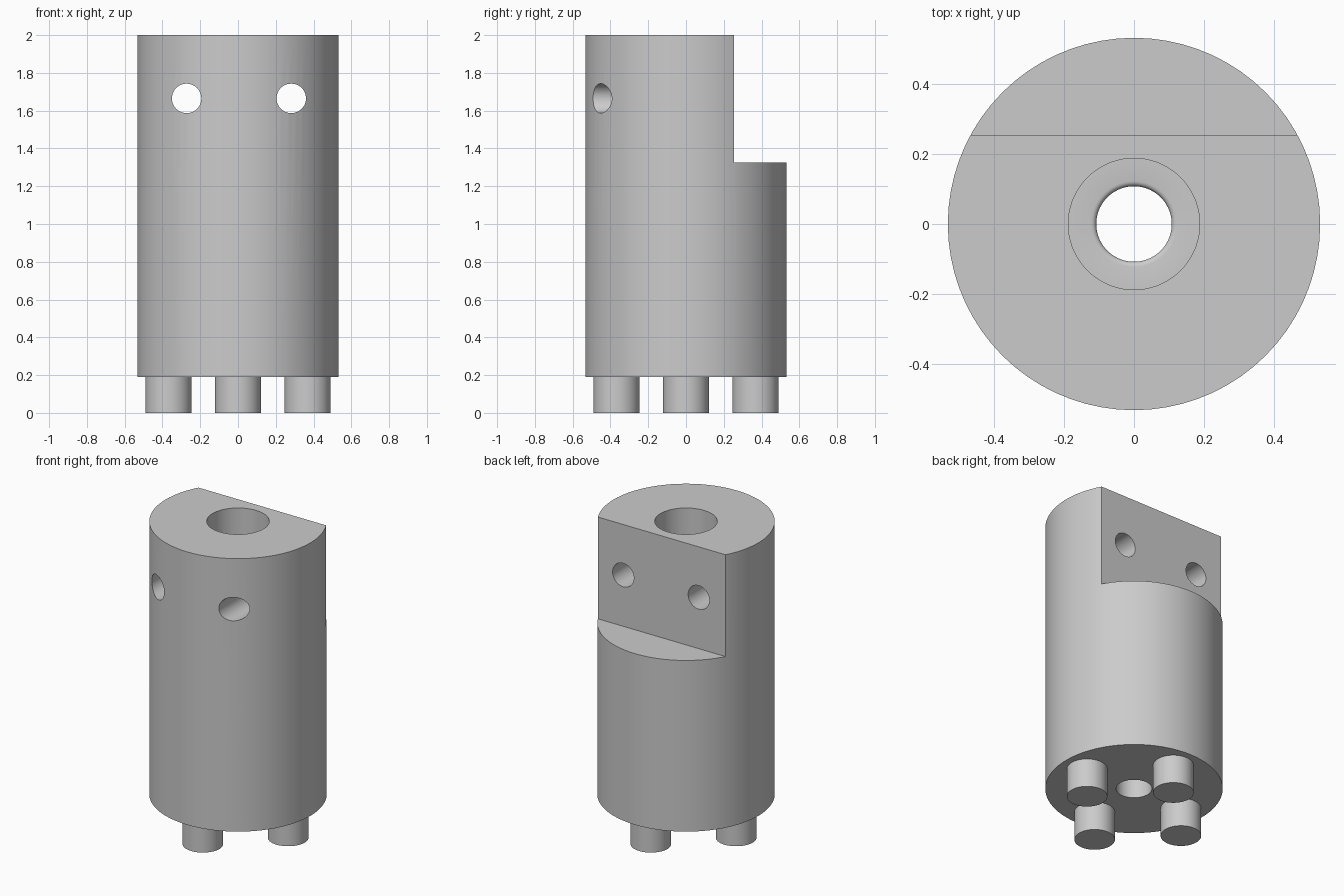
import bpy
import bmesh
import math
from mathutils import Matrix, Vector

cube = bpy.data.objects.get("Cube")
if cube:
    bpy.data.objects.remove(cube, do_unlink=True)

SEGMENTS = 72
BASE, TOP = 0.19, 2.0
RADIUS = 0.533
BORE, SHAFT = 0.188, 0.108
FLOOR, FILLET = 0.5, 0.015

grey = bpy.data.materials.new("plain grey")
grey.use_nodes = True
colour = (0.6, 0.6, 0.6, 1)
grey.diffuse_color = colour
grey.node_tree.nodes["Principled BSDF"].inputs["Base Color"].default_value = colour


def finish(name, bm):
    bmesh.ops.recalc_face_normals(bm, faces=bm.faces)
    mesh = bpy.data.meshes.new(name)
    bm.to_mesh(mesh)
    bm.free()
    mesh.materials.append(grey)
    obj = bpy.data.objects.new(name, mesh)
    bpy.context.collection.objects.link(obj)
    return obj


def lathe(name, profile):
    """Revolve a closed (radius, height) outline about z."""
    bm = bmesh.new()
    verts = [bm.verts.new((r, 0, z)) for r, z in profile]
    edges = [bm.edges.new((v, verts[i - 1])) for i, v in enumerate(verts)]
    bmesh.ops.spin(bm, geom=verts + edges, cent=(0, 0, 0), axis=(0, 0, 1),
                   angle=math.tau, steps=SEGMENTS, use_merge=True)
    bmesh.ops.remove_doubles(bm, verts=bm.verts, dist=0.0001)
    return finish(name, bm)


def cylinder(name, radius, depth, centre, turn=0):
    bm = bmesh.new()
    matrix = Matrix.Translation(Vector(centre)) @ Matrix.Rotation(turn, 4, "X")
    bmesh.ops.create_cone(bm, cap_ends=True, segments=48, radius1=radius,
                          radius2=radius, depth=depth, matrix=matrix)
    return finish(name, bm)


def smooth(obj):
    bpy.ops.object.select_all(action="DESELECT")
    obj.select_set(True)
    bpy.context.view_layer.objects.active = obj
    bpy.ops.object.shade_smooth_by_angle(angle=math.radians(30))


# Body with a wide bore from above and a narrow through hole with a rounded lip
lip = []
for i in range(5):
    a = i * math.pi / 8
    lip.append((SHAFT + FILLET * (1 - math.sin(a)), FLOOR - FILLET * (1 - math.cos(a))))
body = lathe("body", [(RADIUS, BASE), (RADIUS, TOP), (BORE, TOP), (BORE, FLOOR)]
             + lip + [(SHAFT, BASE)])

# Cutters: the step at the back and the two cross holes
bm = bmesh.new()
bmesh.ops.create_cube(bm, size=2, matrix=Matrix.Translation((0, 1.255, 2.325)))
cutters = [finish("step_cutter", bm)]
for side, x in (("right", -0.272), ("left", 0.282)):
    cutters.append(cylinder(side + "_hole_cutter", 0.078, 2,
                            (x, 0, 1.665), math.pi / 2))

bpy.context.view_layer.objects.active = body
for cutter in cutters:
    mod = body.modifiers.new(cutter.name, "BOOLEAN")
    mod.operation = "DIFFERENCE"
    mod.solver = "EXACT"
    mod.object = cutter
    bpy.ops.object.modifier_apply(modifier=mod.name)
    bpy.data.objects.remove(cutter, do_unlink=True)
smooth(body)

# Four locating pegs under the body
for name, x, y in (("right", -1, 0), ("left", 1, 0), ("front", 0, -1), ("back", 0, 1)):
    height = BASE + 0.005
    smooth(cylinder(name + "_peg", 0.122, height, (0.368 * x, 0.368 * y, height / 2)))
